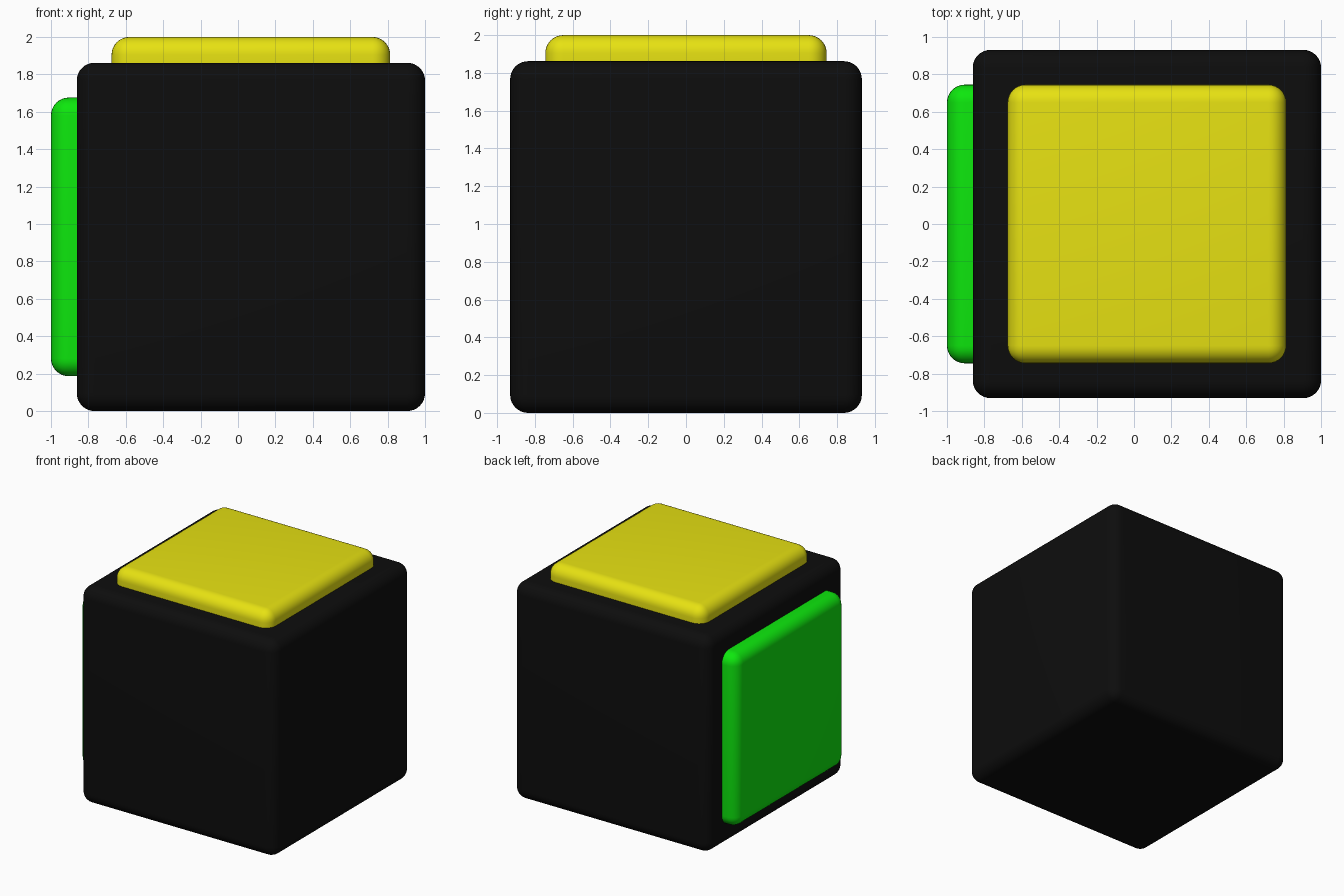
import bpy
import math

default = bpy.data.objects.get("Cube")
if default:
    bpy.data.objects.remove(default, do_unlink=True)

SIZE = 1.862                 # edge of the body
TILE = SIZE * 0.8            # edge of a sticker tile
RAISE = 2 - SIZE             # how far a tile stands proud
RADIUS = 0.095
CENTRE = (1 - SIZE / 2, 0, SIZE / 2)


def make_material(name, rgb):
    mat = bpy.data.materials.new(name)
    mat.use_nodes = True
    colour = (*rgb, 1)
    mat.diffuse_color = colour
    bsdf = next(n for n in mat.node_tree.nodes if n.type == 'BSDF_PRINCIPLED')
    bsdf.inputs["Base Color"].default_value = colour
    bsdf.inputs["Roughness"].default_value = 0.5
    return mat


def rounded_box(name, centre, size, mat):
    bpy.ops.mesh.primitive_cube_add(size=1, location=centre)
    obj = bpy.context.object
    obj.name = obj.data.name = name
    obj.scale = size
    bpy.ops.object.transform_apply(location=False, rotation=False, scale=True)
    obj.data.materials.append(mat)
    bevel = obj.modifiers.new("Rounded edges", 'BEVEL')
    bevel.width = RADIUS
    bevel.segments = 8
    bevel.use_clamp_overlap = False
    bpy.ops.object.modifier_apply(modifier=bevel.name)
    bpy.ops.object.shade_smooth_by_angle(angle=math.radians(30))
    return obj


def face_tile(name, axis, side, mat):
    # A tile centred on one face of the body, half sunk into it
    centre = list(CENTRE)
    centre[axis] += side * SIZE / 2
    size = [TILE] * 3
    size[axis] = RAISE * 2
    return rounded_box(name, centre, size, mat)


black = make_material("Black plastic", (0.004, 0.004, 0.004))
yellow = make_material("Yellow plastic", (0.8, 0.76, 0.006))
green = make_material("Green plastic", (0.004, 0.8, 0.004))

# Body and the two raised tiles
body = rounded_box("cube_body", CENTRE, (SIZE, SIZE, SIZE), black)
top_tile = face_tile("top_tile", 2, 1, yellow)
side_tile = face_tile("right_side_tile", 0, -1, green)
for tile in (top_tile, side_tile):
    tile.parent = body
    tile.matrix_parent_inverse.translation = [-c for c in CENTRE]
